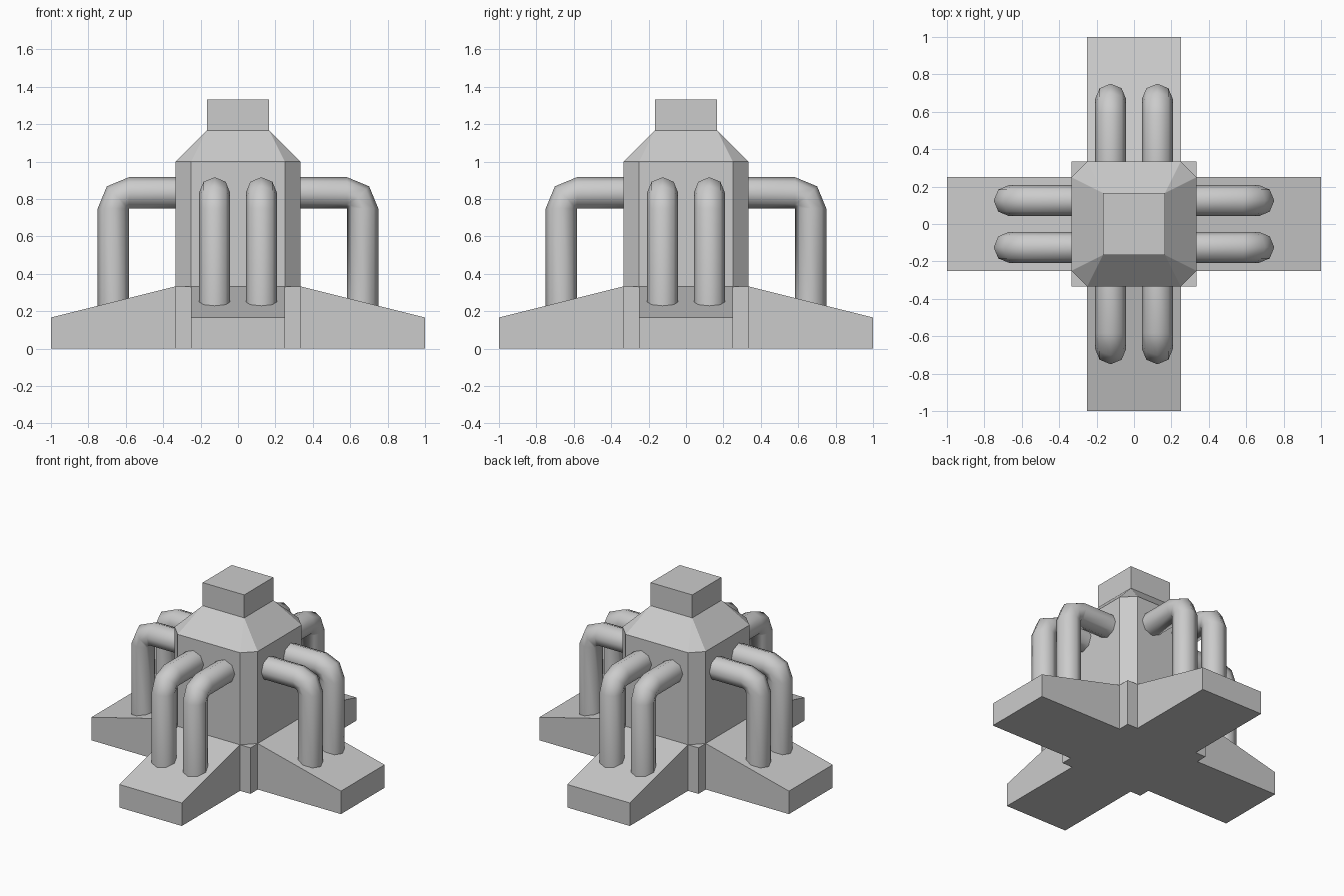
import bpy, bmesh
from math import pi, sin, cos, radians

if "Cube" in bpy.data.objects:
    bpy.data.objects.remove(bpy.data.objects["Cube"])

T = 1 / 3      # half width of the core, also base height
S = 1 / 6      # half width of the cap, also foot height
R = 1 / 12     # pipe radius


def turn(p, k):
    x, y, z = p
    for _ in range(k % 4):
        x, y = -y, x
    return (x, y, z)


def build(name, polys):
    """Weld a list of polygons (lists of points) into one object."""
    bm = bmesh.new()
    for poly in polys:
        bm.faces.new([bm.verts.new(p) for p in poly])
    bmesh.ops.remove_doubles(bm, verts=bm.verts[:], dist=1e-4)
    bmesh.ops.recalc_face_normals(bm, faces=bm.faces[:])
    me = bpy.data.meshes.new(name)
    bm.to_mesh(me)
    bm.free()
    ob = bpy.data.objects.new(name, me)
    bpy.context.collection.objects.link(ob)
    return ob


# Cross-shaped base: square core with four sloping feet
w = 0.25
outline = [turn(p, k) for k in range(4) for p in ((T, -w, 0), (T, w, 0), (T, T, 0))]
polys = [outline, [(x, y, T) for x, y, _ in outline]]
for k in range(4):
    foot = [
        [(T, -w, T), (1, -w, S), (1, w, S), (T, w, T)],
        [(T, -w, 0), (1, -w, 0), (1, w, 0), (T, w, 0)],
        [(1, -w, 0), (1, w, 0), (1, w, S), (1, -w, S)],
        [(T, -w, 0), (1, -w, 0), (1, -w, S), (T, -w, T)],
        [(T, w, 0), (1, w, 0), (1, w, S), (T, w, T)],
        [(T, w, 0), (T, T, 0), (T, T, T), (T, w, T)],
        [(w, T, 0), (T, T, 0), (T, T, T), (w, T, T)],
    ]
    polys += [[turn(p, k) for p in f] for f in foot]
build("cross_base", polys)

# Tower: chamfered body, tapering roof and square cap
polys = []
for k in range(4):
    side = [
        [(T, -w, T), (T, w, T), (T, w, 1), (T, -w, 1)],
        [(T, w, T), (w, T, T), (w, T, 1), (T, w, 1)],
        [(T, -w, 1), (T, w, 1), (S, S, 1 + S), (S, -S, 1 + S)],
        [(T, w, 1), (w, T, 1), (S, S, 1 + S)],
        [(S, -S, 1 + S), (S, S, 1 + S), (S, S, 1 + T), (S, -S, 1 + T)],
    ]
    polys += [[turn(p, k) for p in f] for f in side]
polys.append([turn((S, S, 1 + T), k) for k in range(4)])
build("tower", polys)


# Bent pipes: eight-sided, two-step elbow, foot cut to the slope of the base
def pipe_rings(offset):
    circle = [(R * cos(i * pi / 4), R * sin(i * pi / 4)) for i in range(8)]
    rings = [[(T, offset + s, 0.75 + R + u) for u, s in circle]]
    for a in (pi / 2, pi / 4, 0):
        rings.append([(T + w + (R + u) * cos(a), offset + s, 0.75 + (R + u) * sin(a))
                      for u, s in circle])
    rings.append([(x, y, T - (x - T) * 0.25) for x, y, _ in rings[-1]])
    return rings


pipes = []
for k, place in enumerate(("right", "back", "left", "front")):
    for n, offset in enumerate((-0.125, 0.125), 1):
        rings = pipe_rings(offset)
        polys = []
        for a, b in zip(rings, rings[1:]):
            for i in range(8):
                j = (i + 1) % 8
                polys.append([turn(p, k) for p in (a[i], a[j], b[j], b[i])])
        pipes.append(build(f"{place}_pipe_{n}", polys))

bpy.ops.object.select_all(action='DESELECT')
for ob in pipes:
    ob.select_set(True)
bpy.context.view_layer.objects.active = pipes[0]
bpy.ops.object.shade_smooth_by_angle(angle=radians(60))
